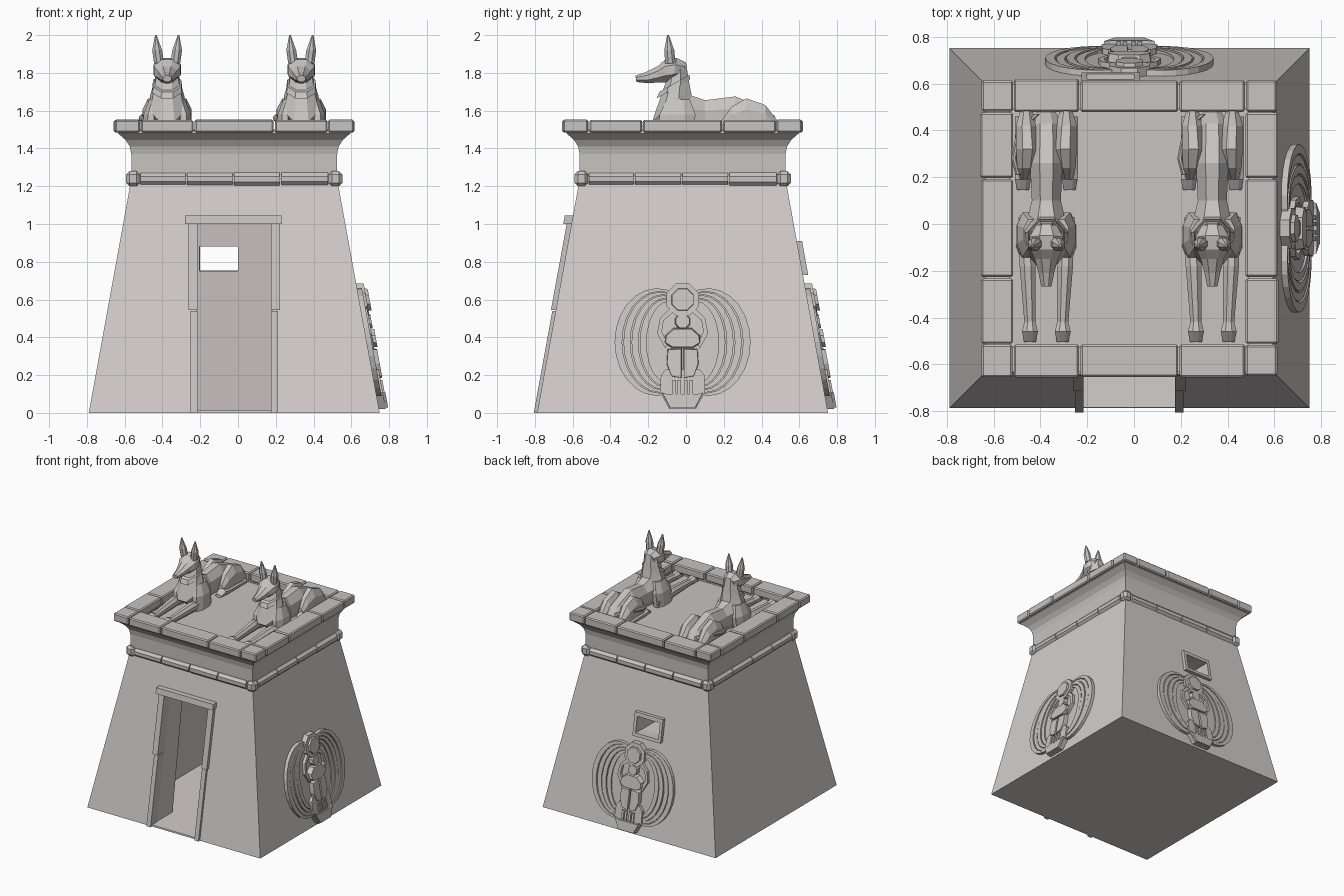
import bpy, bmesh, math, random
from mathutils import Vector, Matrix

if "Cube" in bpy.data.objects:
    bpy.data.objects.remove(bpy.data.objects["Cube"])

random.seed(4)
CX, CY, SLOPE, HB = -0.02, -0.018, 0.182, 0.77


def material(name, col):
    m = bpy.data.materials.new(name)
    m.diffuse_color = (*col, 1)
    m.use_nodes = True
    m.node_tree.nodes["Principled BSDF"].inputs["Base Color"].default_value = m.diffuse_color
    return m


PLASTER = material("pale wall stone", (0.65, 0.61, 0.60))
STONE = material("grey trim stone", (0.57, 0.55, 0.53))


def finish(bm, name, mat=STONE):
    bmesh.ops.recalc_face_normals(bm, faces=bm.faces)
    me = bpy.data.meshes.new(name)
    bm.to_mesh(me)
    bm.free()
    me.materials.append(mat)
    ob = bpy.data.objects.new(name, me)
    bpy.context.collection.objects.link(ob)
    return ob


def loft(bm, rings):
    """Skin a list of equal-length point rings and cap both ends."""
    vs = [[bm.verts.new(p) for p in r] for r in rings]
    n = len(vs[0])
    for a, b in zip(vs, vs[1:]):
        for i in range(n):
            bm.faces.new((a[i], a[(i + 1) % n], b[(i + 1) % n], b[i]))
    bm.faces.new(vs[0])
    bm.faces.new(vs[-1])


def squares(bm, profile):
    """Square tower from (half width, z) pairs."""
    loft(bm, [[(CX + a * h, CY + b * h, z) for a, b in ((-1, -1), (1, -1), (1, 1), (-1, 1))]
              for h, z in profile])


def box(bm, lo, hi, bevel=0.0):
    c = [(a + b) / 2 for a, b in zip(lo, hi)]
    s = [b - a for a, b in zip(lo, hi)]
    r = bmesh.ops.create_cube(bm, size=1, matrix=Matrix.Translation(c) @ Matrix.Diagonal((*s, 1)))
    if bevel:
        edges = list({e for v in r["verts"] for e in v.link_edges})
        bmesh.ops.bevel(bm, geom=edges, offset=bevel, segments=1, affect='EDGES', profile=0.5)


def prism(bm, pts, n0, n1, turn=0, inset=0.0):
    """Extrude a (u, z) outline off a sloping wall; turn picks the wall."""
    R = Matrix.Rotation(math.radians(turn), 3, 'Z')
    c = Vector((sum(p[0] for p in pts) / len(pts), sum(p[1] for p in pts) / len(pts)))

    def ring(n, k):
        out = []
        for u, z in pts:
            u, z = c.x + (u - c.x) * k, c.y + (z - c.y) * k
            out.append(R @ Vector((u, -HB + SLOPE * z - n, z)) + Vector((CX, CY, 0)))
        return out
    loft(bm, [ring(n0, 1), ring(n1, 1 - inset)])


def rect(u0, z0, u1, z1):
    return [(u0, z0), (u1, z0), (u1, z1), (u0, z1)]


# Sloping walls with room, doorway and rear window cut out
bm = bmesh.new()
squares(bm, [(HB, 0), (0.55, 1.21)])
walls = finish(bm, "sloping_walls", PLASTER)
cutters = []
bm = bmesh.new()
squares(bm, [(0.5, 0.012), (0.34, 1.12)])
cutters.append(finish(bm, "room_cutter"))
bm = bmesh.new()
box(bm, (CX - 0.2, -1, 0.012), (CX + 0.2, -0.2, 1.0))
cutters.append(finish(bm, "door_cutter"))
bm = bmesh.new()
box(bm, (-0.205, 0.2, 0.752), (0.0, 1, 0.882))
cutters.append(finish(bm, "window_cutter"))
bpy.context.view_layer.objects.active = walls
for c in cutters:
    c.hide_render = True
    m = walls.modifiers.new("cut", 'BOOLEAN')
    m.operation, m.solver, m.object = 'DIFFERENCE', 'EXACT', c
    bpy.ops.object.modifier_apply(modifier=m.name)
for c in cutters:
    bpy.data.objects.remove(c)

# Flared cornice and sunken roof
bm = bmesh.new()
squares(bm, [(0.545, 1.2), (0.545, 1.37), (0.553, 1.41), (0.575, 1.445), (0.615, 1.48),
             (0.615, 1.50), (0.51, 1.50), (0.51, 1.47)])
finish(bm, "cornice_and_roof")

# Roof edge blocks and rounded moulding, repeated on four sides
blocks, rods = bmesh.new(), bmesh.new()
for k in range(4):
    tb, tr = bmesh.new(), bmesh.new()
    cuts = [-0.635, -0.497, -0.212, 0.212, 0.497]
    for a, b in zip(cuts, cuts[1:]):
        j = random.uniform(-0.004, 0.004)
        box(tb, (a + 0.003, -0.635 + j, 1.485), (b - 0.003, -0.497, 1.551 + j / 2), 0.008)
    cuts = [-0.5, -0.255, -0.005, 0.245, 0.5]
    for a, b in zip(cuts, cuts[1:]):
        r = 0.036 + random.uniform(-0.002, 0.002)
        M = (Matrix.Translation(((a + b) / 2, -0.535, 1.238)) @ Matrix.Rotation(math.pi / 2, 4, 'Y')
             @ Matrix.Rotation(math.pi / 8, 4, 'Z'))
        bmesh.ops.create_cone(tr, cap_ends=True, segments=8, radius1=r, radius2=r,
                              depth=b - a - 0.008, matrix=M)
    box(tr, (-0.573, -0.573, 1.2), (-0.5, -0.5, 1.28), 0.018)
    for src, dst in ((tb, blocks), (tr, rods)):
        src.transform(Matrix.Translation((CX, CY, 0)) @ Matrix.Rotation(k * math.pi / 2, 4, 'Z'))
        tmp = bpy.data.meshes.new("tmp")
        src.to_mesh(tmp)
        dst.from_mesh(tmp)
        src.free()
        bpy.data.meshes.remove(tmp)
finish(blocks, "roof_edge_blocks")
finish(rods, "round_moulding")

# Door frame
bm = bmesh.new()
for s in (-1, 1):
    prism(bm, rect(s * 0.195, 0, s * 0.232, 0.54), -0.06, 0.018)
    prism(bm, rect(s * 0.195, 0.545, s * 0.242, 1.0), -0.06, 0.026)
prism(bm, rect(-0.26, 1.0, 0.25, 1.045), -0.06, 0.044)
finish(bm, "door_frame")

# Rear window frame
bm = bmesh.new()
for r in (rect(-0.045, 0.73, 0.205, 0.755), rect(-0.045, 0.88, 0.205, 0.91),
          rect(-0.045, 0.755, -0.02, 0.88), rect(0.182, 0.755, 0.205, 0.88)):
    prism(bm, r, -0.05, 0.028, 180)
finish(bm, "window_frame")


# Winged beetle reliefs on the right and back walls
def wing(s, side):
    pts = []
    for i in range(17):
        a = math.radians(118 - i * 236 / 16)
        u, v = 0.135 + 0.225 * math.cos(a), 0.375 + 0.285 * math.sin(a)
        pts.append((side * s * u, 0.36 + (v - 0.36) * (0.5 + 0.5 * s)))
    return pts


def disc(u, z, r, n=8):
    return [(u + r * math.cos((i + .5) * 2 * math.pi / n), z + r * math.sin((i + .5) * 2 * math.pi / n))
            for i in range(n)]


def mirrored(half):
    return half + [(-u, z) for u, z in reversed(half)]


for turn, place in ((90, "right"), (180, "back")):
    bm = bmesh.new()
    for side in (-1, 1):
        prism(bm, wing(0.98, side), -0.01, 0.012, turn)
        for a, b, h in ((1, 0.89, 0.026), (0.87, 0.77, 0.022), (0.75, 0.65, 0.026), (0.63, 0.53, 0.022)):
            prism(bm, wing(a, side) + wing(b, side)[::-1], -0.01, h, turn)
        # curved forelegs and wing cases
        prism(bm, [(side * u, z) for u, z in ((0.05, 0.57), (0.12, 0.5), (0.135, 0.42), (0.09, 0.34),
                                              (0.08, 0.37), (0.11, 0.43), (0.1, 0.49), (0.04, 0.54))],
              0, 0.034, turn)
        prism(bm, [(side * u, z) for u, z in ((0.004, 0.18), (0.06, 0.19), (0.085, 0.26), (0.08, 0.34),
                                              (0.004, 0.345))], 0, 0.048, turn, 0.08)
        for u in (0.018, 0.045):
            prism(bm, rect(side * u - 0.009, 0.1, side * u + 0.009, 0.175), 0, 0.046, turn)
    prism(bm, disc(0, 0.6, 0.093), -0.01, 0.04, turn)
    prism(bm, disc(0, 0.6, 0.068), 0, 0.056, turn, 0.1)
    prism(bm, disc(0, 0.485, 0.045), 0, 0.045, turn, 0.15)
    prism(bm, mirrored([(0.06, 0.345), (0.1, 0.37), (0.095, 0.41), (0.05, 0.45)]), 0, 0.052, turn, 0.1)
    prism(bm, mirrored([(0.07, 0.02), (0.12, 0.11), (0.115, 0.2), (0.09, 0.23)]), -0.01, 0.036, turn)
    prism(bm, mirrored([(0.07, 0.025), (0.115, 0.11), (0.085, 0.1)]), 0, 0.05, turn, 0.06)
    finish(bm, "beetle_relief_" + place)


# Reclining hounds: rings given as back point, belly point, half width
def ring(yt, zt, yb, zb, w, x=0.0):
    out = []
    for i in range(8):
        a = (i + 0.5) * math.pi / 4
        k = (1 + math.cos(a) / math.cos(math.pi / 8)) / 2
        out.append((x + w * math.sin(a) / math.sin(3 * math.pi / 8), yb + (yt - yb) * k, zb + (zt - zb) * k))
    return out


def hound(name, x):
    bm = bmesh.new()
    # trunk and neck
    loft(bm, [ring(*r) for r in (
        (.50, 1.51, .49, 1.46, .03), (.43, 1.61, .42, 1.46, .065), (.26, 1.675, .26, 1.46, .07),
        (.10, 1.655, .10, 1.47, .062), (.03, 1.68, -.06, 1.46, .085), (.02, 1.73, -.18, 1.54, .092),
        (.01, 1.79, -.125, 1.70, .066), (.0, 1.855, -.10, 1.77, .056))])
    # collar
    loft(bm, [ring(.022, 1.765, -.155, 1.665, .078), ring(.018, 1.79, -.14, 1.70, .074)])
    # head and muzzle
    loft(bm, [ring(*r) for r in (
        (.0, 1.855, -.02, 1.78, .045), (-.05, 1.88, -.07, 1.755, .072), (-.11, 1.87, -.11, 1.75, .07),
        (-.15, 1.835, -.145, 1.75, .05), (-.21, 1.805, -.20, 1.745, .034), (-.268, 1.785, -.262, 1.752, .022))])
    for s in (-1, 1):
        # ears
        loft(bm, [ring(-.055, 1.85, -.11, 1.85, .026, s * .043), ring(-.062, 1.92, -.115, 1.92, .026, s * .053),
                  ring(-.09, 2.0, -.1, 2.0, .004, s * .06)])
        # shoulder, foreleg and paw
        loft(bm, [ring(.02, 1.66, -.10, 1.66, .03, s * .065), ring(.05, 1.58, -.14, 1.58, .04, s * .085),
                  ring(.04, 1.47, -.15, 1.47, .038, s * .092)])
        loft(bm, [ring(.03, 1.53, .03, 1.47, .03, s * .09), ring(-.18, 1.545, -.18, 1.47, .034, s * .08),
                  ring(-.42, 1.52, -.42, 1.47, .024, s * .07), ring(-.46, 1.53, -.46, 1.47, .034, s * .07),
                  ring(-.505, 1.495, -.505, 1.47, .025, s * .07)])
        # haunch, hind leg and paw
        loft(bm, [ring(.49, 1.54, .49, 1.47, .025, s * .085), ring(.42, 1.63, .42, 1.47, .045, s * .085),
                  ring(.32, 1.665, .32, 1.47, .05, s * .08), ring(.24, 1.62, .24, 1.47, .04, s * .085),
                  ring(.19, 1.55, .19, 1.48, .02, s * .09)])
        loft(bm, [ring(.46, 1.51, .46, 1.47, .025, s * .11), ring(.22, 1.515, .22, 1.47, .025, s * .11),
                  ring(.19, 1.525, .19, 1.47, .034, s * .1), ring(.145, 1.495, .145, 1.47, .025, s * .1)])
    # tail curled along one flank
    path = [(-.04, .47, 1.56), (-.115, .40, 1.58), (-.138, .28, 1.56), (-.12, .21, 1.55), (-.075, .22, 1.57)]
    loft(bm, [ring(y, z + .014, y, z - .014, .012, px) for px, y, z in path])
    bm.transform(Matrix.Translation((x, 0, 0)))
    finish(bm, name)


hound("left_hound", -0.375)
hound("right_hound", 0.335)
